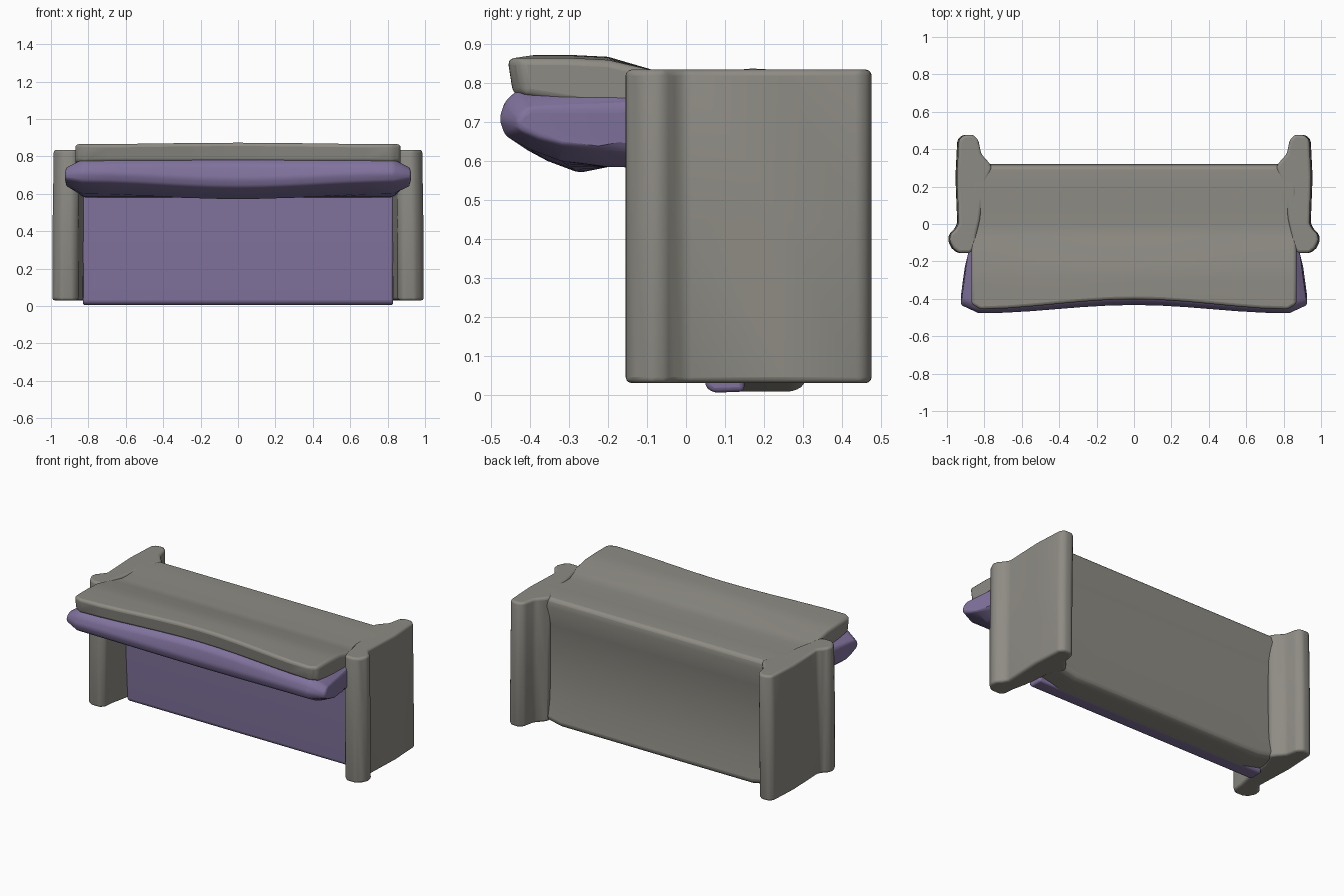
import bpy, bmesh, math

if "Cube" in bpy.data.objects:
    bpy.data.objects.remove(bpy.data.objects["Cube"])

purple = bpy.data.materials.new("purple_fabric")
purple.diffuse_color = (0.22, 0.17, 0.34, 1)
purple.use_nodes = True
purple.node_tree.nodes["Principled BSDF"].inputs["Base Color"].default_value = purple.diffuse_color
grey = bpy.data.materials.new("grey_fabric")
grey.diffuse_color = (0.27, 0.26, 0.23, 1)
grey.use_nodes = True
grey.node_tree.nodes["Principled BSDF"].inputs["Base Color"].default_value = grey.diffuse_color


def loft(name, rings, mat, bevel=0.02):
    """Skin a list of closed rings, cap the ends and round the edges."""
    bm = bmesh.new()
    vs = [[bm.verts.new(p) for p in r] for r in rings]
    n = len(vs[0])
    for a, b in zip(vs, vs[1:]):
        for i in range(n):
            j = (i + 1) % n
            bm.faces.new((a[i], a[j], b[j], b[i]))
    bm.faces.new(vs[0])
    bm.faces.new(vs[-1])
    bmesh.ops.recalc_face_normals(bm, faces=bm.faces)
    me = bpy.data.meshes.new(name)
    bm.to_mesh(me)
    bm.free()
    ob = bpy.data.objects.new(name, me)
    bpy.context.collection.objects.link(ob)
    me.materials.append(mat)
    mod = ob.modifiers.new("soft_edges", "BEVEL")
    mod.width, mod.segments = bevel, 3
    mod.limit_method, mod.angle_limit = "ANGLE", math.radians(25)
    bpy.context.view_layer.objects.active = ob
    ob.select_set(True)
    bpy.ops.object.shade_smooth_by_angle(angle=math.radians(50))
    ob.select_set(False)
    return ob


def stations(half, count=13):
    return [-half + 2 * half * i / (count - 1) for i in range(count)]


def bow_at(x, half):
    return math.cos(x / half * math.pi / 2) ** 2


# frame: overhanging base slab on top and hollowed back below
frame_profile = [(-0.445, 0.77), (-0.46, 0.865), (-0.3, 0.865), (-0.2, 0.86),
                 (-0.07, 0.83), (0.0, 0.822), (0.17, 0.838), (0.31, 0.83),
                 (0.32, 0.78), (0.29, 0.65), (0.275, 0.4), (0.285, 0.2),
                 (0.31, 0.03), (0.28, 0.008), (0.12, 0.008), (0.1, 0.6),
                 (-0.1, 0.72)]
rings = []
for x in [-0.87] + stations(0.82) + [0.87]:
    bow = bow_at(x, 0.87)
    lift = 0.03 if abs(x) > 0.8 else 0
    rings.append([(x, y + (0.055 * bow if y < -0.4 else 0) + (0.03 if y < -0.4 and abs(x) > 0.86 else 0),
                   z + (0.008 * bow if z > 0.85 else 0) + (lift if z < 0.04 else 0))
                  for y, z in frame_profile])
loft("frame", rings, grey)

# seat cushion: swollen roll under the base slab, bowed along the front
cushion_profile = [(-0.43, 0.785), (-0.465, 0.755), (-0.48, 0.71), (-0.465, 0.665),
                   (-0.40, 0.63), (-0.32, 0.60), (-0.2, 0.585), (0.1, 0.58), (0.1, 0.785)]
rings = []
for x in stations(0.83):
    bow = bow_at(x, 0.83)
    rings.append([(x, y + (0.045 * bow if y < -0.25 else 0),
                   z - (0.03 * bow if z < 0.72 and y < -0.3 else 0)) for y, z in cushion_profile])
# pinched ends in front of the arms
for side in (-1, 1):
    end = [(side * (0.925 if y < -0.25 else 0.89), -0.31 + (y + 0.31) * 0.75 if y < 0 else -0.17,
            0.695 + (z - 0.70) * 0.5) for y, z in cushion_profile]
    rings.insert(0 if side < 0 else len(rings), end)
loft("seat_cushion", rings, purple, 0.015)

# upholstered back panel between the arms
panel_profile = [(0.05, 0.02), (0.035, 0.3), (0.03, 0.62), (0.15, 0.62), (0.15, 0.008), (0.07, 0.005)]
loft("back_panel", [[(x, y, z) for y, z in panel_profile] for x in stations(0.83, 3)], purple, 0.015)

# arms: rolled front edge, flat side and flared rear edge
arm_profile = [(0.945, 0.0), (0.965, -0.03), (0.99, -0.055), (0.995, -0.09),
               (0.975, -0.13), (0.945, -0.155), (0.885, -0.155), (0.855, -0.13),
               (0.85, -0.06), (0.83, 0.03), (0.81, 0.2), (0.765, 0.3),
               (0.785, 0.33), (0.825, 0.375), (0.84, 0.45), (0.87, 0.478),
               (0.92, 0.475), (0.945, 0.45), (0.955, 0.25)]
for side, label in ((-1, "left"), (1, "right")):
    loft(label + "_arm", [[(side * (x - lean), y, z) for x, y in arm_profile]
                          for z, lean in ((0.03, 0), (0.45, 0.002), (0.835, 0.008))], grey, 0.015)
